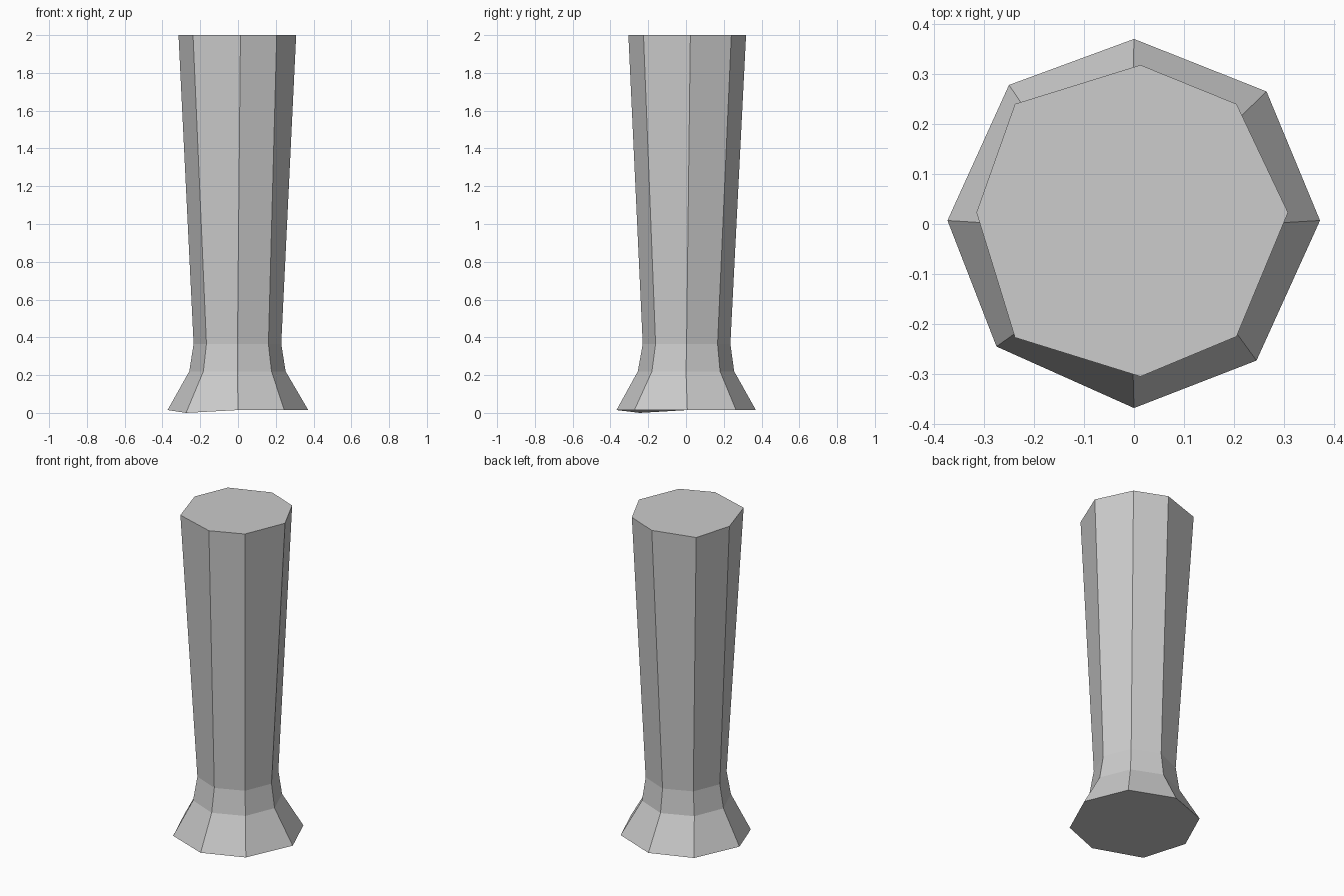
import bpy, bmesh
from math import cos, sin, pi

if "Cube" in bpy.data.objects:
    bpy.data.objects.remove(bpy.data.objects["Cube"])


def regular(r, cx, cy, z):
    """Regular octagon, counter-clockwise from +y."""
    return [(cx - r * sin(i * pi / 4), cy + r * cos(i * pi / 4), z) for i in range(8)]


# Slightly hand-skewed end outlines, counter-clockwise from +y
foot = [(0, 0.37), (-0.25, 0.278), (-0.373, 0.007), (-0.275, -0.245),
        (0, -0.368), (0.245, -0.273), (0.372, 0.007), (0.265, 0.265)]
crown = [(0.013, 0.318), (-0.238, 0.24), (-0.315, 0.023), (-0.238, -0.227),
         (0.013, -0.305), (0.205, -0.225), (0.308, 0.023), (0.205, 0.24)]

rings = [
    [(x, y, 0.0 if i == 3 else 0.015) for i, (x, y) in enumerate(foot)],
    regular(0.255, -0.003, 0.0, 0.22),    # top of flared foot
    regular(0.232, -0.003, 0.003, 0.365),  # neck
    [(x, y, 1.993 if i == 1 else 2.0) for i, (x, y) in enumerate(crown)],
]

# Loft the pillar through the rings and cap both ends
bm = bmesh.new()
loops = [[bm.verts.new(p) for p in ring] for ring in rings]
for low, high in zip(loops, loops[1:]):
    for i in range(8):
        j = (i + 1) % 8
        bm.faces.new((low[i], low[j], high[j], high[i]))
bm.faces.new(loops[0][::-1])
bm.faces.new(loops[-1])
bmesh.ops.recalc_face_normals(bm, faces=bm.faces)

mesh = bpy.data.meshes.new("pillar")
bm.to_mesh(mesh)
bm.free()
bpy.context.collection.objects.link(bpy.data.objects.new("pillar", mesh))
